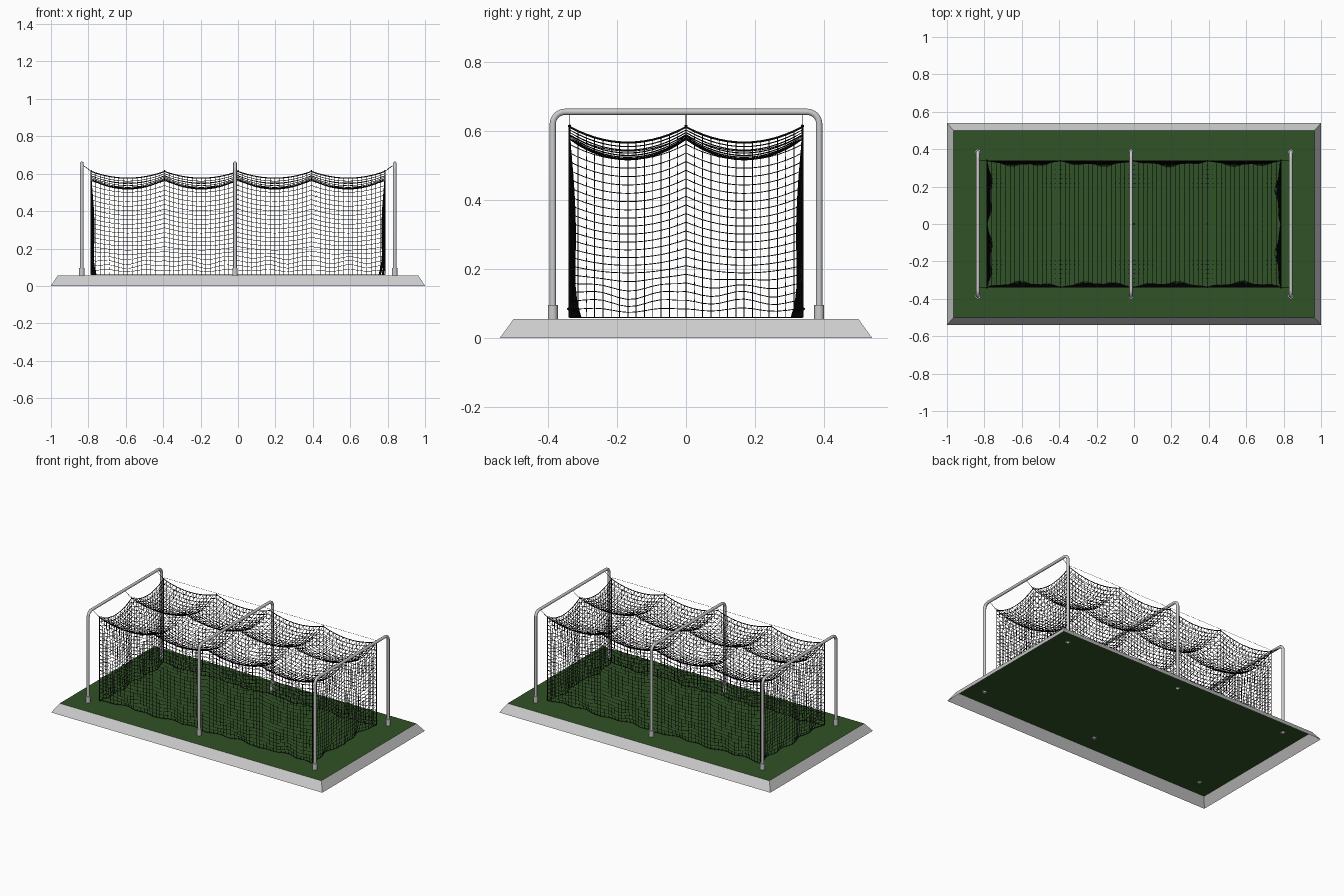
import bpy, bmesh, math
from mathutils import Vector

if "Cube" in bpy.data.objects:
    bpy.data.objects.remove(bpy.data.objects["Cube"])

NX, NY, Z0, ZT = 0.785, 0.337, 0.06, 0.612      # net half sizes, floor and hanging height
TOP = 0.055


def material(name, rgb):
    m = bpy.data.materials.new(name)
    m.diffuse_color = (*rgb, 1)
    m.use_nodes = True
    m.node_tree.nodes["Principled BSDF"].inputs["Base Color"].default_value = m.diffuse_color
    return m


turf_mat = material("turf_green", (0.03, 0.085, 0.02))
black = material("net_black", (0.006, 0.006, 0.007))


def add_mesh(name, bm, mat=None):
    me = bpy.data.meshes.new(name)
    bm.to_mesh(me)
    bm.free()
    ob = bpy.data.objects.new(name, me)
    bpy.context.collection.objects.link(ob)
    if mat:
        me.materials.append(mat)
    return ob


def tube(name, paths, radius, res=2, mat=None):
    cu = bpy.data.curves.new(name, 'CURVE')
    cu.dimensions = '3D'
    cu.bevel_depth = radius
    cu.bevel_resolution = res
    cu.use_fill_caps = True
    for pts in paths:
        sp = cu.splines.new('POLY')
        sp.points.add(len(pts) - 1)
        for p, c in zip(sp.points, pts):
            p.co = (*c, 1)
        sp.use_smooth = True
    ob = bpy.data.objects.new(name, cu)
    bpy.context.collection.objects.link(ob)
    if mat:
        cu.materials.append(mat)
    return ob


# Base: open sloping skirt and turf sheet
bm = bmesh.new()
ring = ((-1, -1), (1, -1), (1, 1), (-1, 1))
lo = [bm.verts.new((sx, sy * 0.54, 0)) for sx, sy in ring]
hi = [bm.verts.new((sx * 0.965, sy * 0.5, TOP)) for sx, sy in ring]
for i in range(4):
    j = (i + 1) % 4
    bm.faces.new((lo[i], lo[j], hi[j], hi[i]))
add_mesh("base_skirt", bm)
bm = bmesh.new()
bm.faces.new([bm.verts.new((sx * 0.965, sy * 0.5, TOP)) for sx, sy in ring])
add_mesh("turf", bm, turf_mat)

# Three bent tube frames with foot sockets
PY, PZ, R = 0.386, 0.656, 0.035
FRAMES = {"left": -0.835, "middle": -0.016, "right": 0.838}
for label, x in FRAMES.items():
    half = [(PY, 0.045)] + [(PY - R + R * math.cos(a), PZ - R + R * math.sin(a))
                            for a in (k * math.pi / 16 for k in range(9))]
    path = [(x, y, z) for y, z in half] + [(x, -y, z) for y, z in reversed(half)]
    tube(label + "_frame", [path], 0.0095, 3)
    for side, sy in (("front", -1), ("back", 1)):
        bpy.ops.mesh.primitive_cylinder_add(vertices=20, radius=0.0145, depth=0.042,
                                            location=(x, sy * PY, 0.075))
        bpy.context.object.name = f"{label}_{side}_foot"
        bpy.ops.object.shade_smooth_by_angle()


def bay(v, half, n):
    # Sag profile: zero at each hanging point, one midway between
    u = (v + half) / (2 * half) * n
    u -= math.floor(u + 1e-9)
    return max(0, 4 * u * (1 - u))


def roof_z(x, y):
    bx, by = bay(x, NX, 4), bay(y, NY, 2)
    return ZT - 0.036 * bx - 0.045 * by - 0.014 * bx * by


def wall_point(along_x, sign, s, t):
    # Wall panels bow inwards between anchors and crumple at the floor
    half, n = (NX, 4) if along_x else (NY, 2)
    v = s * half
    b = bay(v, half, n)
    rim = roof_z(v, sign * NY) if along_x else roof_z(sign * NX, v)
    inward = b * (0.016 * math.sin(math.pi * t) + 0.022 * (1 - t) ** 8 * (1 + 0.5 * math.sin(v * 37 + sign)))
    lift = 0.012 * b * math.sin(math.pi * min(1, t * 4)) * math.sin(v * 29)
    z = Z0 + (rim - Z0) * t - lift * (t < 0.25) - 0.012 * b * math.sin(math.pi * t)
    if along_x:
        return Vector((v, sign * (NY - inward), z))
    return Vector((sign * (NX - inward), v, z))


def grid(bm, nu, nv, fn):
    vs = [[bm.verts.new(fn(i / nu, j / nv)) for j in range(nv + 1)] for i in range(nu + 1)]
    for i in range(nu):
        for j in range(nv):
            bm.faces.new((vs[i][j], vs[i + 1][j], vs[i + 1][j + 1], vs[i][j + 1]))


# Net: sagging roof, two long walls, two end walls, turned into strands
bm = bmesh.new()
CX, CY, CZ = 64, 28, 22


def roof(u, v):
    x, y = (2 * u - 1) * NX, (2 * v - 1) * NY
    return Vector((x, y, roof_z(x, y)))


grid(bm, CX, CY, roof)
for sign in (-1, 1):
    grid(bm, CX, CZ, lambda u, t: wall_point(True, sign, 2 * u - 1, t))
    grid(bm, CY, CZ, lambda u, t: wall_point(False, sign, 2 * u - 1, t))
bmesh.ops.remove_doubles(bm, verts=bm.verts, dist=0.0005)
bmesh.ops.recalc_face_normals(bm, faces=bm.faces)
net = add_mesh("net", bm, black)
wf = net.modifiers.new("strands", 'WIREFRAME')
wf.thickness = 0.0035
wf.use_even_offset = False
wf.use_boundary = True
wf.offset = 0

# Edge ropes along the roof rim and down the corners
ropes = []
for s in (-1, 1):
    ropes.append([(NX * (i / 32 - 1), s * NY, roof_z(NX * (i / 32 - 1), s * NY)) for i in range(65)])
    ropes.append([(s * NX, NY * (i / 14 - 1), roof_z(s * NX, NY * (i / 14 - 1))) for i in range(29)])
    ropes += [[(s * NX, q * NY, Z0), (s * NX, q * NY, ZT)] for q in (-1, 1)]
tube("net_edge_ropes", ropes, 0.003, 0, black)

# Support cables from end bar to end bar, plus corner ties
cables, ties = [], []
xl, xr = FRAMES["left"], FRAMES["right"]
for y in (-NY, 0, NY):
    cables.append([(xl, y, 0.65), (-NX - 0.01, y, 0.622), (NX + 0.01, y, 0.622), (xr, y, 0.65)])
    ties += [[(xl, y, 0.65), (-NX, y, ZT)], [(xr, y, 0.65), (NX, y, ZT)]]
tube("support_cables", cables, 0.0009, 0, black)
tube("corner_ties", ties, 0.0012, 0, black)

# Small hooks at the hanging points and floor corners
bm = bmesh.new()
spots = [(NX * k / 2, y, ZT + 0.003) for k in range(-2, 3) for y in (-NY, 0, NY)]
spots += [(sx * NX, sy * (NY + 0.003), 0.085) for sx, sy in ring]
for p in spots:
    v = bmesh.ops.create_icosphere(bm, subdivisions=1, radius=0.005)["verts"]
    bmesh.ops.translate(bm, verts=v, vec=p)
add_mesh("net_hooks", bm, black)
